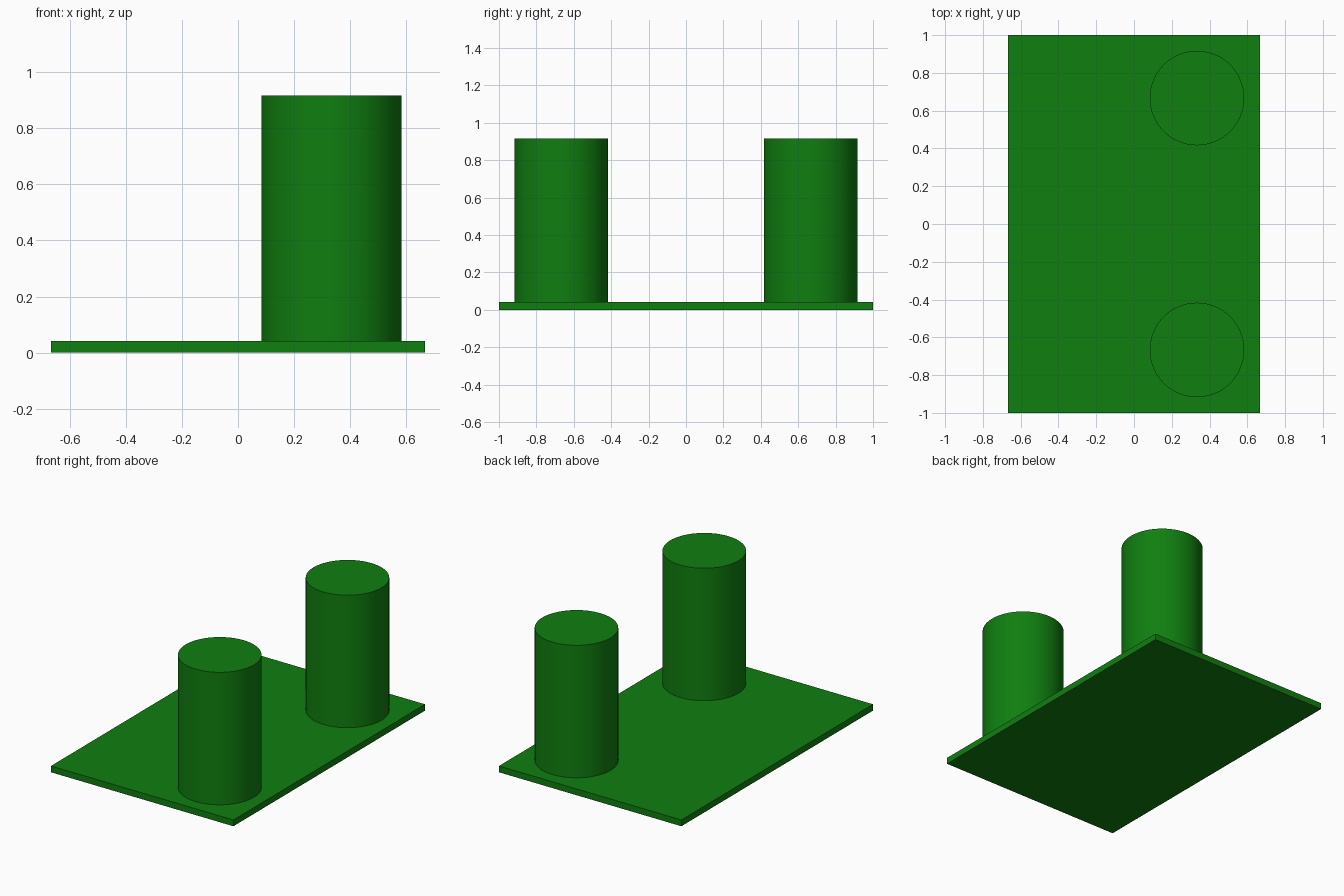
import bpy
import math

cube = bpy.data.objects.get("Cube")
if cube:
    bpy.data.objects.remove(cube, do_unlink=True)

WIDTH, LENGTH, THICK = 4 / 3, 2.0, 1 / 24
RADIUS, TOP = 0.25, 11 / 12
POST_X, POST_Y = 1 / 3, 2 / 3

# Single green material
green = bpy.data.materials.new("green")
green.use_nodes = True
colour = (0.005, 0.21, 0.005, 1)
green.diffuse_color = colour
green.node_tree.nodes["Principled BSDF"].inputs["Base Color"].default_value = colour


def finish(name):
    obj = bpy.context.object
    obj.name = name
    obj.data.materials.append(green)
    return obj


# Flat base plate
bpy.ops.mesh.primitive_cube_add(size=1, location=(0, 0, THICK / 2))
plate = finish("base_plate")
plate.scale = (WIDTH, LENGTH, THICK)
bpy.ops.object.transform_apply(location=False, rotation=False, scale=True)

# Two round posts along the left side
for name, side in (("front_post", -1), ("back_post", 1)):
    bpy.ops.mesh.primitive_cylinder_add(
        vertices=96, radius=RADIUS, depth=TOP - THICK,
        location=(POST_X, side * POST_Y, (TOP + THICK) / 2))
    finish(name)
    bpy.ops.object.shade_smooth_by_angle(angle=math.radians(30))
